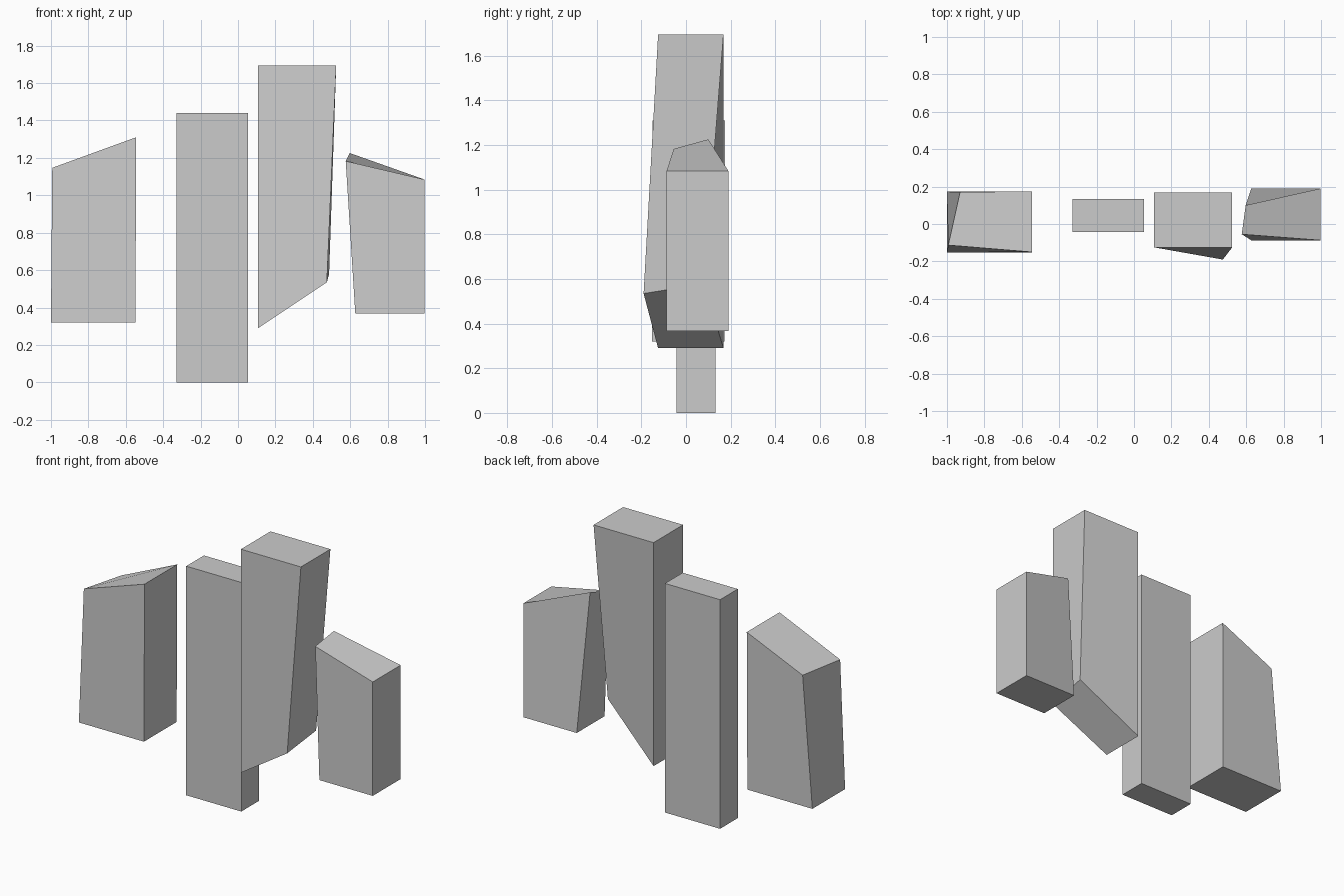
import bpy, bmesh

if "Cube" in bpy.data.objects:
    bpy.data.objects.remove(bpy.data.objects["Cube"])


def block(name, bottom, top):
    """Six-sided block; corners go front-left, front-right, back-right, back-left."""
    bm = bmesh.new()
    lo = [bm.verts.new(c) for c in bottom]
    hi = [bm.verts.new(c) for c in top]
    bm.faces.new(lo[::-1])
    bm.faces.new(hi)
    for i in range(4):
        j = (i + 1) % 4
        bm.faces.new((lo[i], lo[j], hi[j], hi[i]))
    bmesh.ops.recalc_face_normals(bm, faces=bm.faces)
    mesh = bpy.data.meshes.new(name)
    bm.to_mesh(mesh)
    bm.free()
    obj = bpy.data.objects.new(name, mesh)
    bpy.context.collection.objects.link(obj)
    return obj


def rect(x0, x1, y0, y1, z):
    """Level rectangle of four corners."""
    return [(x0, y0, z), (x1, y0, z), (x1, y1, z), (x0, y1, z)]


# Left block with a sloping top
block("left_block",
      rect(-1.0, -0.548, -0.152, 0.173, 0.32),
      [(-0.993, -0.113, 1.147), (-0.545, -0.15, 1.31),
       (-0.545, 0.175, 1.31), (-0.93, 0.17, 1.14)])

# Plain upright block that reaches the floor
block("centre_left_block",
      rect(-0.33, 0.053, -0.043, 0.133, 0.0),
      rect(-0.33, 0.053, -0.043, 0.133, 1.44))

# Tallest block with a slanted underside
block("centre_right_block",
      [(0.108, -0.125, 0.29), (0.475, -0.19, 0.535),
       (0.487, 0.08, 0.578), (0.108, 0.168, 0.29)],
      rect(0.108, 0.525, -0.125, 0.168, 1.695))

# Right block leaning in towards a raised inner edge
block("right_block",
      rect(0.627, 0.998, -0.087, 0.19, 0.368),
      [(0.576, -0.055, 1.183), (0.998, -0.087, 1.084),
       (0.998, 0.19, 1.084), (0.597, 0.1, 1.226)])
